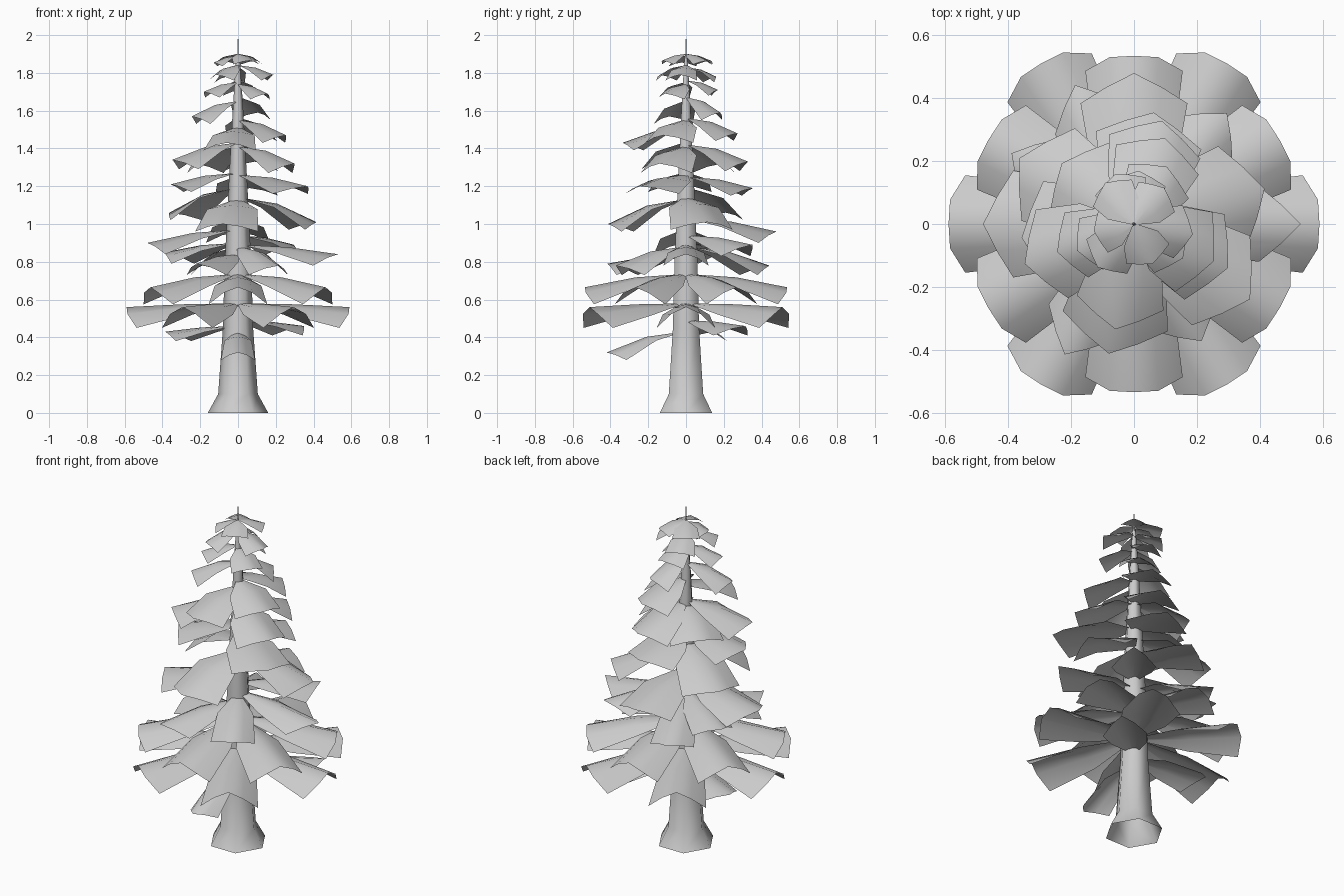
import bpy, bmesh, math

cube = bpy.data.objects.get("Cube")
if cube:
    bpy.data.objects.remove(cube)

grey = bpy.data.materials.new("plain_grey")
grey.use_nodes = True
grey.diffuse_color = (0.6, 0.6, 0.6, 1)
grey.node_tree.nodes["Principled BSDF"].inputs["Base Color"].default_value = (0.6, 0.6, 0.6, 1)


def make_object(name, bm, angle):
    mesh = bpy.data.meshes.new(name)
    bm.to_mesh(mesh)
    bm.free()
    mesh.materials.append(grey)
    obj = bpy.data.objects.new(name, mesh)
    bpy.context.collection.objects.link(obj)
    bpy.ops.object.select_all(action='DESELECT')
    obj.select_set(True)
    bpy.context.view_layer.objects.active = obj
    bpy.ops.object.shade_smooth_by_angle(angle=math.radians(angle))
    return obj


# Trunk: hexagonal rings following a flared profile, open underneath
def build_trunk(profile, sides=6):
    bm = bmesh.new()
    rings = []
    for radius, z in profile:
        rings.append([bm.verts.new((radius * math.cos(math.tau * i / sides),
                                    radius * math.sin(math.tau * i / sides), z))
                      for i in range(sides)])
    for low, high in zip(rings, rings[1:]):
        for i in range(sides):
            j = (i + 1) % sides
            bm.faces.new((low[i], low[j], high[j], high[i]))
    bm.faces.new(rings[-1])
    return make_object("trunk", bm, 70)


# Bough: a thin arched sheet, narrow at the trunk; blunt sets how flat its end is
def add_bough(bm, angle, length, z, half_width, droop, fold, point, blunt):
    ca, sa = math.cos(math.radians(angle)), math.sin(math.radians(angle))
    rows = []
    for t, wide, bend in ((0.03, 0.1, 0), (0.5, 0.8, 0.5), (1, 1, 1)):
        row = []
        for u in (-1, -0.5, 0, 0.5, 1):
            reach = t * length * (1 - point * max(0, abs(u) - blunt) / (1 - blunt))
            side = u * half_width * wide
            height = z - droop * t ** 2 - fold * bend * abs(u) ** 1.6
            row.append(bm.verts.new((reach * ca - side * sa, reach * sa + side * ca, height)))
        rows.append(row)
    for a, b in zip(rows, rows[1:]):
        for i in range(4):
            bm.faces.new((a[i], b[i], b[i + 1], a[i + 1]))


# Each bough is given by its direction, length and height on the trunk
def build_tier(name, half_width, droop, fold, boughs, point=0.25, blunt=0.1):
    bm = bmesh.new()
    for angle, length, z in boughs:
        add_bough(bm, angle, length, z, half_width, droop, fold, point, blunt)
    return make_object(name, bm, 60)


def whorl(start, length, z):
    return [(start + 60 * i, length, z) for i in range(6)]


build_trunk([(0.16, 0), (0.105, 0.1), (0.08, 0.45), (0.07, 0.8), (0.05, 1.2),
             (0.028, 1.6), (0.012, 1.85), (0.004, 1.9), (0.002, 1.98)])

# Lower tiers: a few small boughs, then two regular rings of broad ones
build_tier("lowest_front_bough", 0.09, 0.11, 0.04, [(-90, 0.42, 0.43)])
build_tier("lowest_side_boughs", 0.12, 0.03, 0.05, [(42, 0.47, 0.49), (160, 0.41, 0.46)])
build_tier("lower_ring", 0.155, 0.02, 0.11, whorl(0, 0.59, 0.58), 0.09, 0.45)
build_tier("second_ring", 0.155, 0.07, 0.09, whorl(30, 0.535, 0.735), 0.09, 0.45)

# Middle tiers: uneven pointed boughs
build_tier("middle_boughs_a", 0.12, 0.05, 0.06,
           [(0, 0.53, 0.89), (50, 0.46, 0.94), (150, 0.45, 0.9), (-118, 0.47, 0.84)])
build_tier("middle_boughs_b", 0.12, 0.1, 0.05, [(113, 0.48, 0.88), (-60, 0.43, 0.88)])
build_tier("middle_boughs_c", 0.17, 0.07, 0.06, [(180, 0.48, 0.97), (90, 0.48, 1.03)], 0.2)
build_tier("middle_boughs_d", 0.17, 0.13, 0.04,
           [(-101, 0.42, 1.13), (150, 0.42, 1.19), (15, 0.43, 1.14)])
build_tier("middle_boughs_e", 0.17, 0.06, 0.04,
           [(-33, 0.44, 1.26), (80, 0.36, 1.25), (187, 0.36, 1.27)])

# Upper tiers: shrinking towards the tip
build_tier("upper_boughs_a", 0.15, 0.09, 0.05,
           [(200, 0.37, 1.43), (-25, 0.33, 1.41), (75, 0.34, 1.42), (140, 0.3, 1.41)])
build_tier("upper_boughs_b", 0.14, 0.08, 0.04,
           [(-100, 0.34, 1.51), (-25, 0.28, 1.55), (70, 0.29, 1.56)])
build_tier("upper_boughs_c", 0.11, 0.08, 0.04, [(200, 0.26, 1.65), (60, 0.21, 1.67)])
build_tier("upper_boughs_d", 0.09, 0.05, 0.03,
           [(-155, 0.2, 1.75), (-35, 0.19, 1.74), (85, 0.17, 1.76)])
build_tier("upper_boughs_e", 0.085, 0.05, 0.03,
           [(-10, 0.19, 1.84), (-130, 0.18, 1.84), (110, 0.17, 1.83)])
build_tier("top_boughs", 0.075, 0.035, 0.02,
           [(50, 0.15, 1.9), (125, 0.16, 1.9), (-65, 0.14, 1.9), (190, 0.13, 1.89)])
